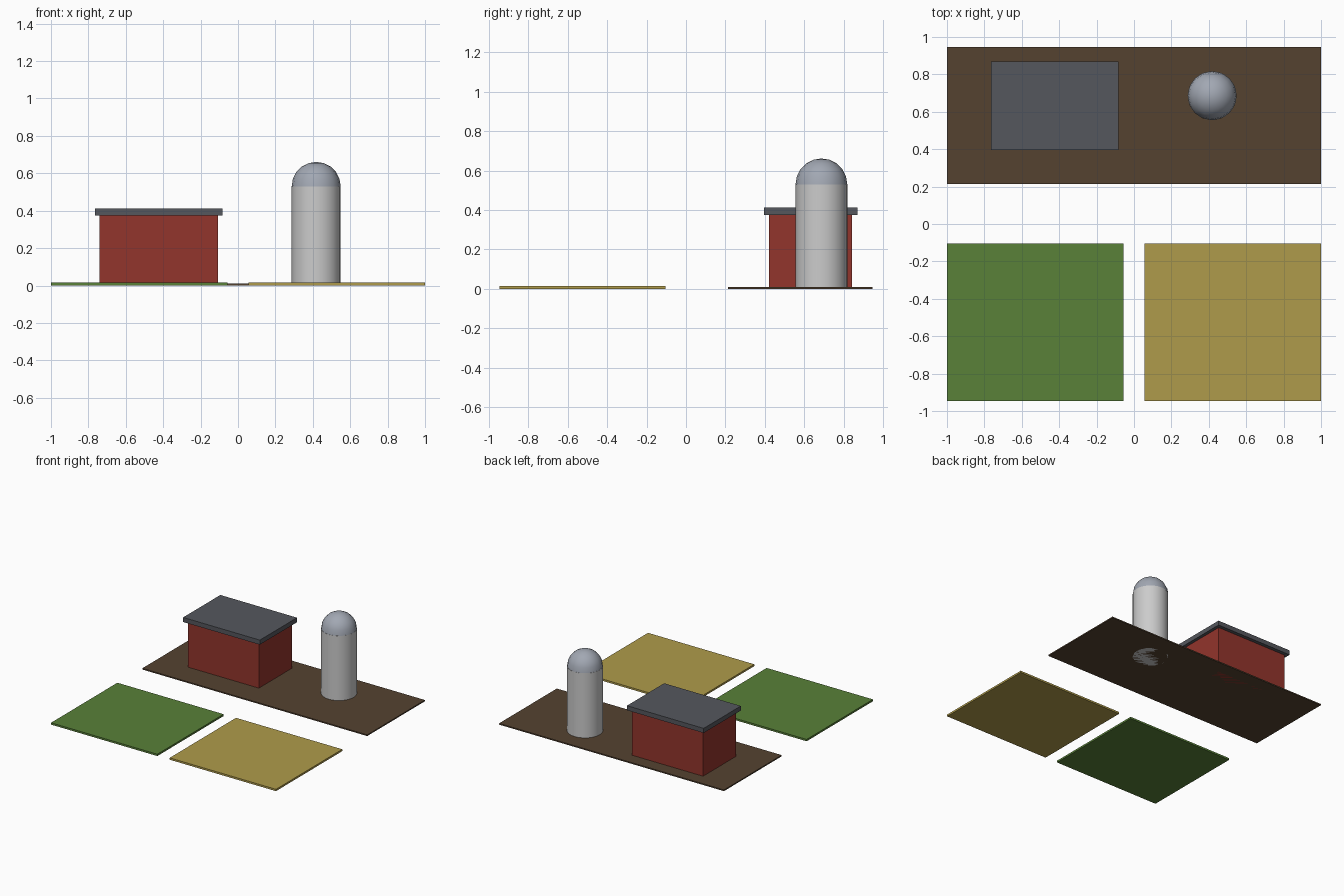
import bpy, bmesh
from math import radians

if "Cube" in bpy.data.objects:
    bpy.data.objects.remove(bpy.data.objects["Cube"])


def paint(obj, name, rgb):
    mat = bpy.data.materials.new(name)
    mat.diffuse_color = (*rgb, 1)
    mat.use_nodes = True
    mat.node_tree.nodes["Principled BSDF"].inputs["Base Color"].default_value = mat.diffuse_color
    obj.data.materials.append(mat)


def box(name, x, y, z, rgb):
    """Box from (min, max) ranges."""
    bpy.ops.mesh.primitive_cube_add(size=1)
    obj = bpy.context.object
    obj.name = name
    for v in obj.data.vertices:
        v.co = [r[0] + (c + 0.5) * (r[1] - r[0]) for c, r in zip(v.co, (x, y, z))]
    paint(obj, name + "_colour", rgb)
    return obj


# Ground plots
box("farm_yard", (-1, 1), (0.213, 0.946), (0, 0.01), (0.09, 0.055, 0.03))
box("green_field", (-1, -0.055), (-0.946, -0.104), (0, 0.015), (0.10, 0.22, 0.04))
box("wheat_field", (0.055, 1), (-0.946, -0.104), (0, 0.015), (0.43, 0.33, 0.07))

# Barn with overhanging flat roof
box("barn_walls", (-0.74, -0.108), (0.42, 0.84), (0, 0.375), (0.29, 0.035, 0.025))
box("barn_roof", (-0.765, -0.083), (0.396, 0.868), (0.375, 0.412), (0.09, 0.095, 0.11))

# Silo body
X, Y, R, H = 0.418, 0.686, 0.131, 0.53
bpy.ops.mesh.primitive_cylinder_add(vertices=24, radius=R, depth=H, location=(X, Y, H / 2))
body = bpy.context.object
body.name = "silo_body"
bpy.ops.object.shade_smooth_by_angle(angle=radians(40))

# Silo dome: upper half of a sphere
bpy.ops.mesh.primitive_uv_sphere_add(segments=16, ring_count=10, radius=R, location=(X, Y, H))
dome = bpy.context.object
dome.name = "silo_dome"
bm = bmesh.new()
bm.from_mesh(dome.data)
bmesh.ops.delete(bm, geom=[v for v in bm.verts if v.co.z < -1e-4], context='VERTS')
bm.to_mesh(dome.data)
bm.free()
bpy.ops.object.shade_smooth_by_angle(angle=radians(40))
paint(dome, "dome_grey", (0.36, 0.39, 0.45))
